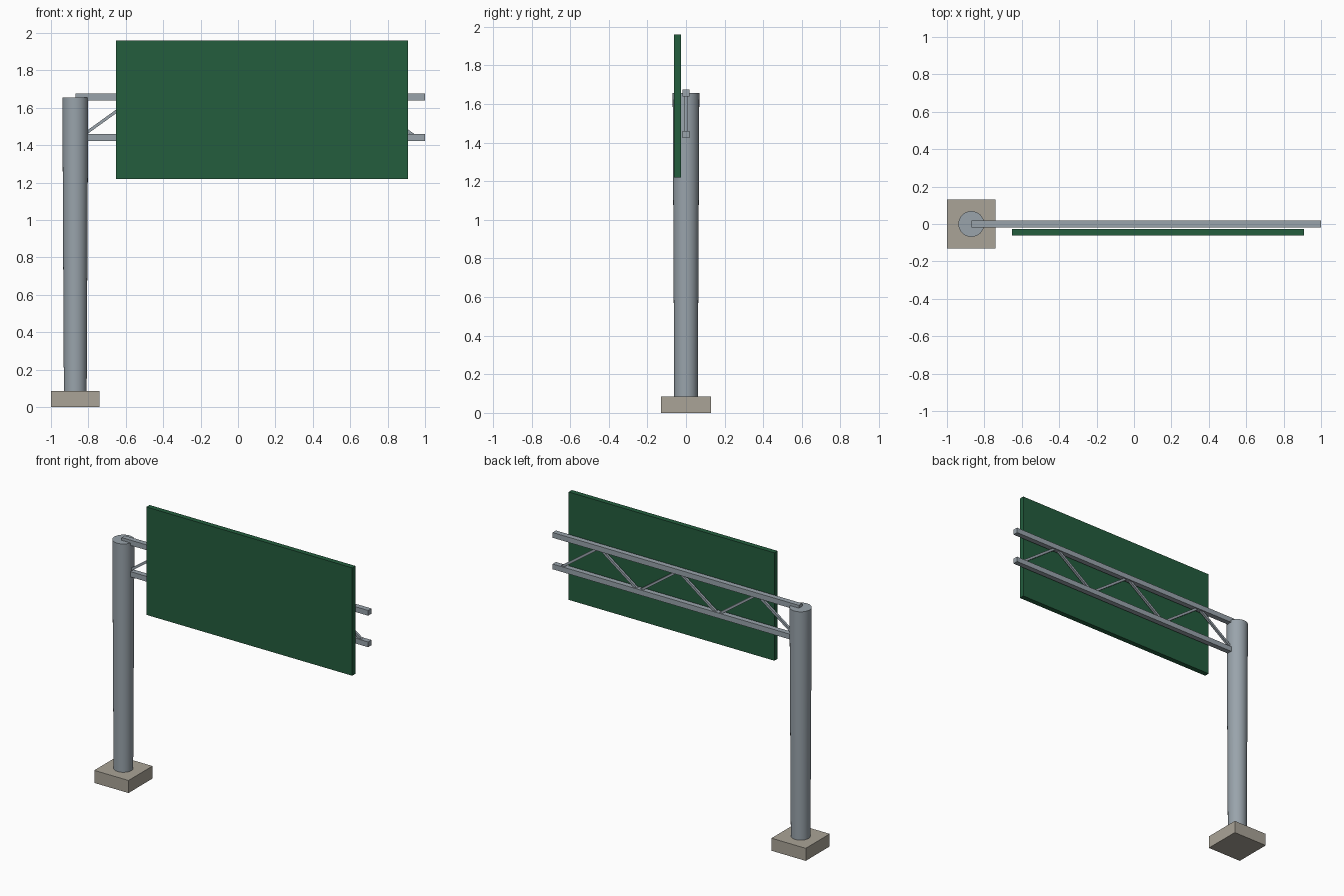
import bpy
import math
from mathutils import Vector

if "Cube" in bpy.data.objects:
    bpy.data.objects.remove(bpy.data.objects["Cube"], do_unlink=True)


def material(name, rgb):
    m = bpy.data.materials.new(name)
    m.use_nodes = True
    color = (*rgb, 1)
    m.diffuse_color = color
    m.node_tree.nodes["Principled BSDF"].inputs["Base Color"].default_value = color
    return m


STEEL = material("galvanised steel", (0.32, 0.37, 0.41))
CONCRETE = material("concrete", (0.40, 0.37, 0.31))
GREEN = material("sign green", (0.017, 0.11, 0.048))


def finish(name, mat):
    obj = bpy.context.object
    obj.name = name
    obj.data.materials.append(mat)
    return obj


def box(name, low, high, mat):
    low, high = Vector(low), Vector(high)
    bpy.ops.mesh.primitive_cube_add(size=1, location=(low + high) / 2)
    bpy.context.object.scale = high - low
    bpy.ops.object.transform_apply(location=False, rotation=False, scale=True)
    return finish(name, mat)


def brace(name, start, end, width):
    """Square bar between two points in the truss plane."""
    start, end = Vector(start), Vector(end)
    run = end - start
    bpy.ops.mesh.primitive_cube_add(size=1, location=(start + end) / 2)
    obj = bpy.context.object
    obj.scale = (run.length, width, width)
    obj.rotation_euler = (0, -math.atan2(run.z, run.x), 0)
    return finish(name, STEEL)


# Footing and column, slightly wider at the top
POLE_X, BASE_H, POLE_TOP = -0.87, 0.086, 1.656
box("footing", (-1, -0.13, 0), (-0.74, 0.13, BASE_H), CONCRETE)
bpy.ops.mesh.primitive_cone_add(
    vertices=32, radius1=0.061, radius2=0.069, depth=POLE_TOP - BASE_H,
    location=(POLE_X, 0, (POLE_TOP + BASE_H) / 2))
finish("column", STEEL)
bpy.ops.object.shade_smooth_by_angle(angle=math.radians(35))

# Horizontal truss chords
LOWER, UPPER, HALF = 1.441, 1.657, 0.018
for name, z in (("lower_chord", LOWER), ("upper_chord", UPPER)):
    box(name, (POLE_X, -HALF, z - HALF), (1, HALF, z + HALF), STEEL)

# Zigzag bracing between the chords
START, STEP = -0.845, 0.30
for i in range(6):
    z0, z1 = (LOWER, UPPER) if i % 2 == 0 else (UPPER, LOWER)
    x = START + i * STEP
    brace(f"brace_{i + 1}", (x, 0, z0), (x + STEP, 0, z1), 0.016)

# Sign panel in front of the truss
box("sign_panel", (-0.652, -0.062, 1.22), (0.91, -0.027, 1.96), GREEN)
